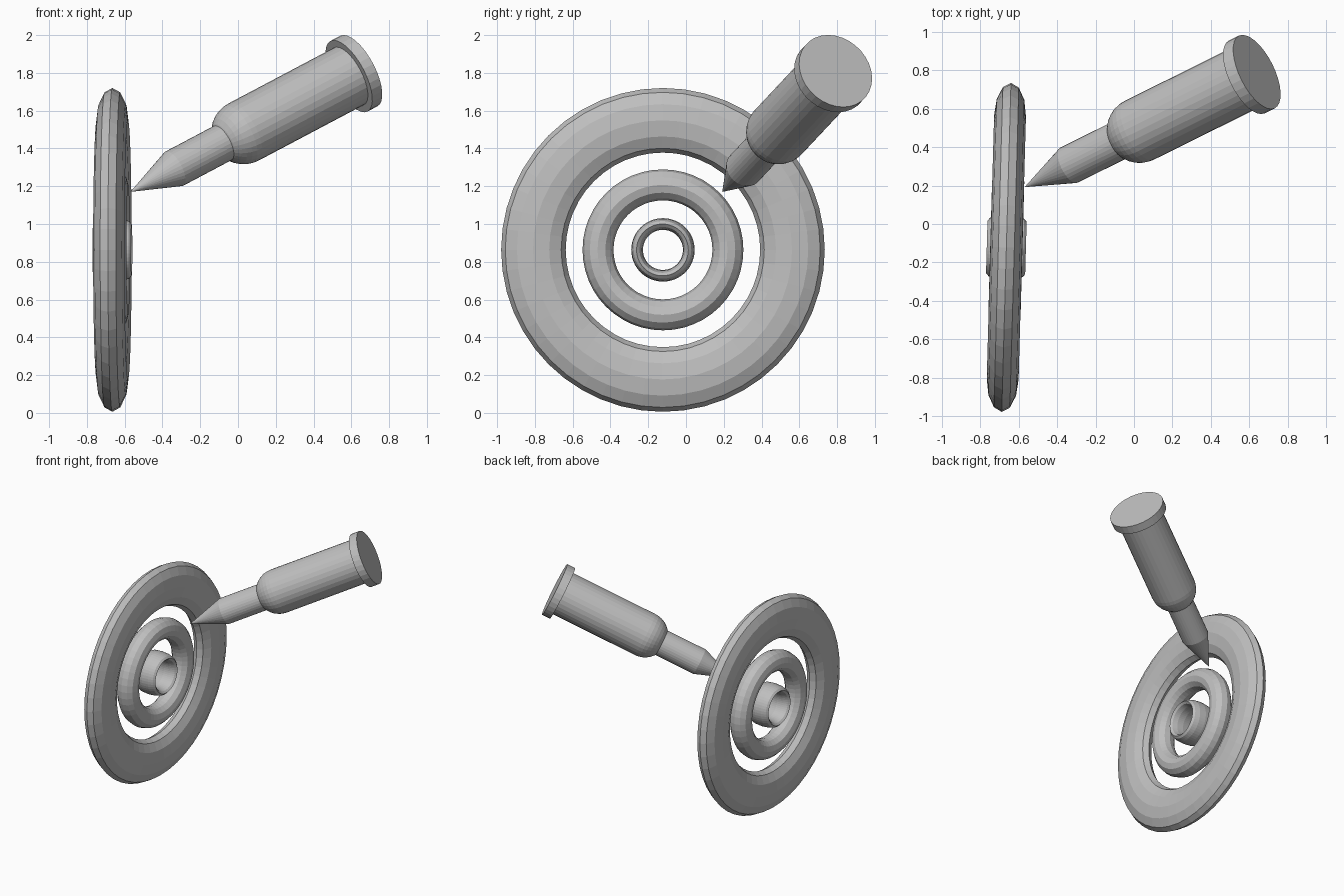
import bpy, bmesh, math
from mathutils import Vector, Matrix

if "Cube" in bpy.data.objects:
    bpy.data.objects.remove(bpy.data.objects["Cube"])

grey = bpy.data.materials.new("plain grey")
grey.diffuse_color = (0.52, 0.52, 0.52, 1)
grey.use_nodes = True
grey.node_tree.nodes["Principled BSDF"].inputs["Base Color"].default_value = grey.diffuse_color


def lathe(name, profile, matrix, sides, closed=False):
    """Spin (radius, height) points around local z."""
    bm = bmesh.new()
    rows = []
    for r, h in profile:
        if r < 1e-6:
            rows.append([bm.verts.new((0, 0, h))] * sides)
        else:
            rows.append([bm.verts.new((r * math.cos(2 * math.pi * i / sides),
                                       r * math.sin(2 * math.pi * i / sides), h))
                         for i in range(sides)])
    pairs = list(zip(rows, rows[1:]))
    if closed:
        pairs.append((rows[-1], rows[0]))
    for a, b in pairs:
        for i in range(sides):
            j = (i + 1) % sides
            quad = list(dict.fromkeys((a[i], a[j], b[j], b[i])))
            bm.faces.new(quad)
    if not closed:  # flat end caps
        for row in (rows[0], rows[-1]):
            if row[0] is not row[1]:
                bm.faces.new(row)
    bmesh.ops.recalc_face_normals(bm, faces=bm.faces)
    me = bpy.data.meshes.new(name)
    bm.to_mesh(me)
    bm.free()
    me.materials.append(grey)
    ob = bpy.data.objects.new(name, me)
    ob.matrix_world = matrix
    bpy.context.collection.objects.link(ob)
    return ob


# Target rings: tori with squashed or stretched sections, facing +x, slightly turned
target = (Matrix.Translation((-0.665, -0.122, 0.863))
          @ Matrix.Rotation(math.radians(-1.6), 4, 'Z')
          @ Matrix.Rotation(math.radians(90), 4, 'Y'))
for name, major, minor, half in (("outer_ring", 0.686, 0.171, 0.083),
                                 ("middle_ring", 0.344, 0.082, 0.084),
                                 ("centre_ring", 0.137, 0.031, 0.102)):
    section = [(major + minor * math.cos(math.radians(a)),
                half * math.sin(math.radians(a))) for a in range(0, 360, 30)]
    lathe(name, section, target, 48, closed=True)

# Dart: parts stacked along the line from its point to its tail
point = Vector((-0.57, 0.192, 1.17))
tail = Vector((0.64, 0.792, 1.81))
axis = tail - point
L = axis.length
dart = Matrix.Translation(point) @ axis.to_track_quat('Z', 'Y').to_matrix().to_4x4()

lathe("dart_tip", [(0, 0), (0.102, 0.287)], dart, 32)
lathe("dart_shaft", [(0.102, 0.287), (0.102, 0.70)], dart, 32)

# Barrel with a rounded front end
R, c = 0.171, 0.74
dome = [(R * math.sin(math.radians(a)), c - R * math.cos(math.radians(a)))
        for a in range(0, 91, 10)]
lathe("dart_barrel", dome + [(R, L - 0.03)], dart, 32)

# Flat end cap
lathe("dart_end_cap", [(0.211, L - 0.065), (0.211, L)], dart, 32)
